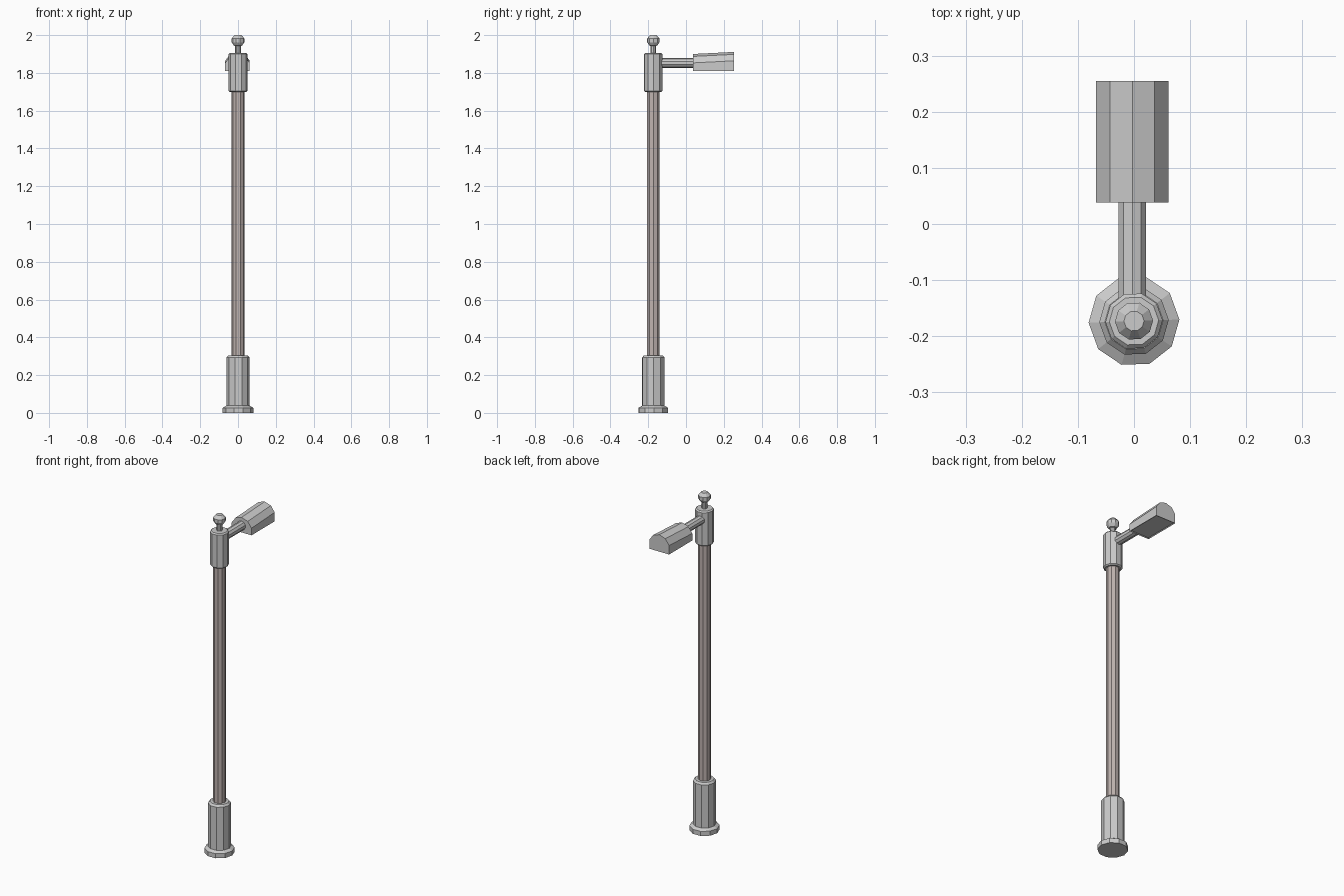
import bpy, bmesh, math
from mathutils import Vector

if "Cube" in bpy.data.objects:
    bpy.data.objects.remove(bpy.data.objects["Cube"])

SIDES = 10
POLE_Y = -0.173


def make_object(name, bm, color=None):
    bmesh.ops.recalc_face_normals(bm, faces=bm.faces)
    mesh = bpy.data.meshes.new(name)
    bm.to_mesh(mesh)
    bm.free()
    obj = bpy.data.objects.new(name, mesh)
    bpy.context.collection.objects.link(obj)
    if color:
        mat = bpy.data.materials.new(name + "_material")
        mat.diffuse_color = color
        mat.use_nodes = True
        mat.node_tree.nodes["Principled BSDF"].inputs["Base Color"].default_value = mat.diffuse_color
        mesh.materials.append(mat)
    return obj


def loft(bm, rings):
    """Bridge closed point rings and cap both ends; returns the side faces."""
    loops = [[bm.verts.new(p) for p in ring] for ring in rings]
    n = len(loops[0])
    sides = []
    for a, b in zip(loops, loops[1:]):
        for i in range(n):
            j = (i + 1) % n
            sides.append(bm.faces.new((a[i], a[j], b[j], b[i])))
    bm.faces.new(loops[0])
    bm.faces.new(loops[-1])
    return sides


def lathe(name, profile, color=None):
    """Faceted turned part around the pole axis from (radius, z) points."""
    bm = bmesh.new()
    angles = [math.radians(2) + math.tau * i / SIDES for i in range(SIDES)]
    loft(bm, [[(r * math.cos(a), POLE_Y + r * math.sin(a), z) for a in angles]
              for r, z in profile])
    return make_object(name, bm, color)


def section(radius, x, y, z, degrees):
    """Cross-section in the xz plane."""
    return [(x + radius * math.cos(math.radians(d)), y,
             z + radius * math.sin(math.radians(d))) for d in degrees]


# Upright parts
lathe("base", [(0.081, 0), (0.081, 0.027), (0.062, 0.038), (0.062, 0.293), (0.052, 0.304)])
lathe("pole", [(0.035, 0.29), (0.035, 1.715)], (0.52, 0.45, 0.43, 1))
lathe("collar", [(0.044, 1.699), (0.051, 1.705), (0.051, 1.899), (0.044, 1.906)])
lathe("finial", [(0.015, 1.90), (0.015, 1.943), (0.022, 1.945), (0.034, 1.962),
                 (0.034, 1.982), (0.018, 2.0)])

# Horizontal arm
bm = bmesh.new()
full = [18 + 36 * i for i in range(SIDES)]
loft(bm, [section(0.026, -0.003, y, 1.852, full) for y in (-0.14, 0.06)])
make_object("arm", bm)

# Lamp head: decagon with a flat underside, roof rising slightly outwards
bm = bmesh.new()
dome = [-18 + 36 * i for i in range(7)]
near = section(0.068, -0.003, 0.038, 1.832, dome)
far = [(x, 0.255, z + (0.011 if d not in (-18, 198) else 0))
       for (x, y, z), d in zip(section(0.068, -0.003, 0.255, 1.832, dome), dome)]
sides = loft(bm, [near, far])
underside = min(sides, key=lambda f: f.calc_center_median().z)
bmesh.ops.recalc_face_normals(bm, faces=bm.faces)
# Shallow recess for the light panel
bmesh.ops.inset_region(bm, faces=[underside], thickness=0.008)
bmesh.ops.translate(bm, verts=underside.verts, vec=Vector((0, 0, 0.004)))
make_object("lamp_head", bm)
